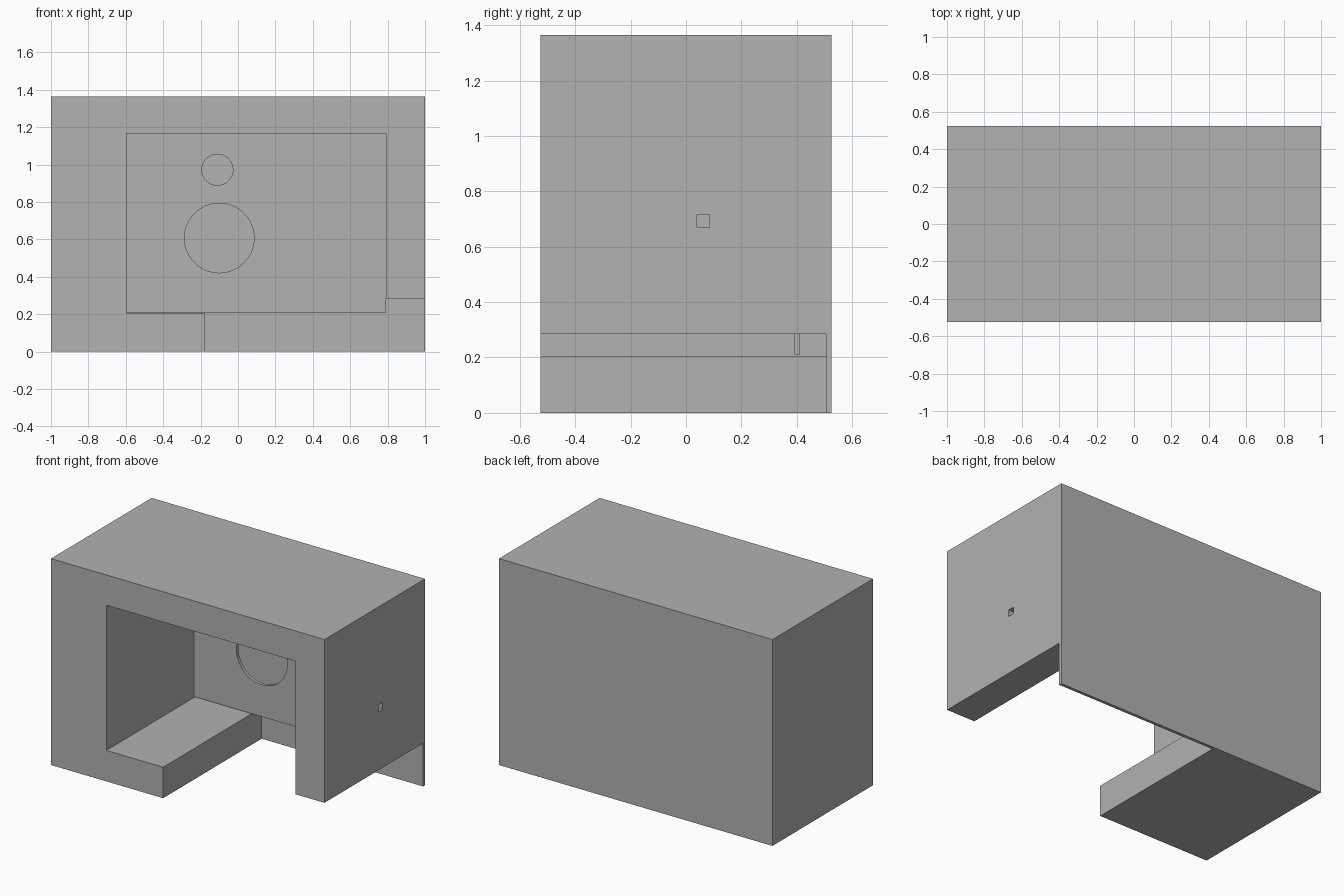
import bpy
import math
from mathutils import Vector

cube = bpy.data.objects.get("Cube")
if cube:
    bpy.data.objects.remove(cube, do_unlink=True)

grey = bpy.data.materials.new("plain grey")
grey.use_nodes = True
COLOUR = (0.445, 0.445, 0.445, 1)
grey.diffuse_color = COLOUR
grey.node_tree.nodes["Principled BSDF"].inputs["Base Color"].default_value = COLOUR


def prism(name, outline, y0, y1):
    """Extrude an (x, z) outline, counter-clockwise from the front, along y."""
    n = len(outline)
    verts = [(x, y, z) for y in (y0, y1) for x, z in outline]
    faces = [list(range(n)), list(range(2 * n - 1, n - 1, -1))]
    faces += [[(i + 1) % n, i, i + n, (i + 1) % n + n] for i in range(n)]
    mesh = bpy.data.meshes.new(name)
    mesh.from_pydata(verts, [], faces)
    mesh.materials.append(grey)
    obj = bpy.data.objects.new(name, mesh)
    bpy.context.collection.objects.link(obj)
    return obj


def rect(x0, x1, z0, z1):
    return [(x0, z0), (x1, z0), (x1, z1), (x0, z1)]


def circle(x, z, r, n=64):
    angles = [math.tau * i / n for i in range(n)]
    return [(x + r * math.cos(a), z + r * math.sin(a)) for a in angles]


def cut(obj, *cutters):
    """Subtract the cutters, keep the result and discard the cutters."""
    for cutter in cutters:
        cutter.hide_render = True
        mod = obj.modifiers.new("cut", "BOOLEAN")
        mod.operation = "DIFFERENCE"
        mod.solver = "EXACT"
        mod.object = cutter
    graph = bpy.context.evaluated_depsgraph_get()
    mesh = bpy.data.meshes.new_from_object(obj.evaluated_get(graph))
    obj.modifiers.clear()
    obj.data = mesh
    for cutter in cutters:
        bpy.data.objects.remove(cutter, do_unlink=True)


def smooth(obj):
    bpy.ops.object.select_all(action="DESELECT")
    obj.select_set(True)
    bpy.context.view_layer.objects.active = obj
    bpy.ops.object.shade_smooth_by_angle(angle=math.radians(30))


# Housing: a block with an open cavity, closed by a thin back wall
housing = prism("housing", rect(-1, 1, 0, 1.365), -0.525, 0.525)
cavity = prism("cavity_cutter", [
    (-0.18, -0.1), (1.1, -0.1), (1.1, 0.285), (0.79, 0.285),
    (0.79, 1.165), (-0.595, 1.165), (-0.595, 0.205), (-0.18, 0.205)], -0.6, 0.505)

# Square cable hole through the side pillar
cable = prism("cable_cutter", rect(0.7, 1.1, 0.672, 0.716), 0.04, 0.084)
cut(housing, cavity, cable)

# Inner panel with a large round opening and a small port
panel = prism("inner_panel", rect(-0.595, 0.79, 0.21, 1.165), 0.392, 0.412)
cut(panel,
    prism("opening_cutter", circle(-0.1, 0.607, 0.186), 0.3, 0.48),
    prism("port_cutter", circle(-0.11, 0.972, 0.094), 0.3, 0.48))
smooth(panel)

# Thin collar lining the small port
collar = prism("port_collar", circle(-0.11, 0.972, 0.094), 0.392, 0.43)
cut(collar, prism("collar_cutter", circle(-0.11, 0.972, 0.083), 0.3, 0.48))
smooth(collar)
